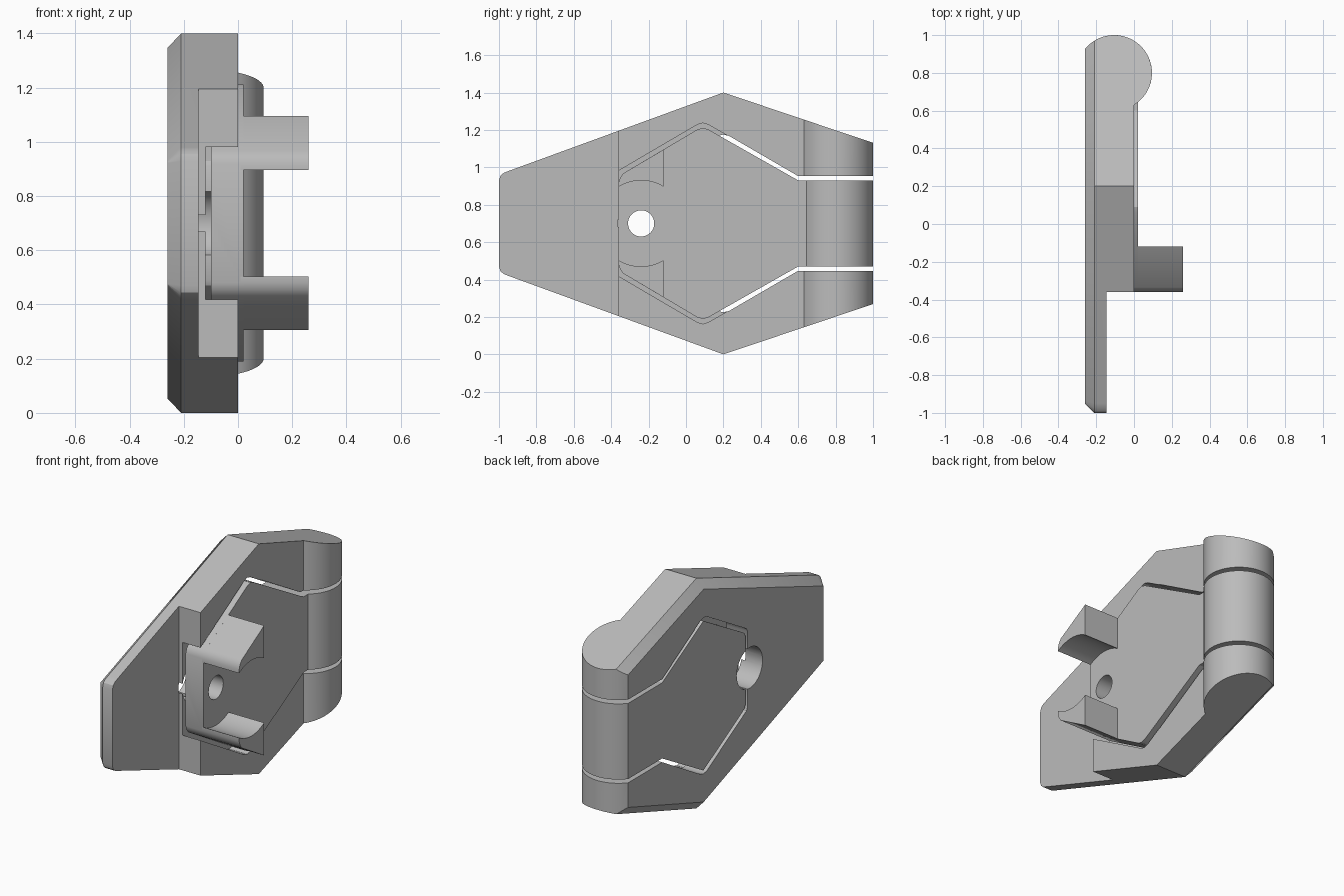
import bpy, bmesh
from math import cos, sin, pi, atan2, sqrt

if "Cube" in bpy.data.objects:
    bpy.data.objects.remove(bpy.data.objects["Cube"])

MID = 0.7                     # height of the symmetry plane
HOLE = (-0.24, MID)           # screw hole centre (y, z)
PIN = (-0.105, 0.8, 0.2)      # knuckle centre (x, y) and radius

mat = bpy.data.materials.new("plain grey")
mat.use_nodes = True
grey = (0.5, 0.5, 0.5, 1)
mat.diffuse_color = grey
mat.node_tree.nodes["Principled BSDF"].inputs["Base Color"].default_value = grey


def mirrored(pts):
    """Close an upper half outline with its reflection."""
    return pts + [(y, 2 * MID - z) for y, z in reversed(pts)]


def arc(cx, cy, r, a, b, n):
    return [(cx + r * cos(a + (b - a) * i / n), cy + r * sin(a + (b - a) * i / n))
            for i in range(n + 1)]


def prism(name, pts, lo, hi, axis="x", chamfer=0):
    """Extrude an outline along x (y, z points) or z (x, y points)."""
    place = (lambda p, t: (t, p[0], p[1])) if axis == "x" else (lambda p, t: (p[0], p[1], t))
    bm = bmesh.new()
    cap = bm.faces.new([bm.verts.new(place(p, lo)) for p in pts])
    top = bmesh.ops.extrude_face_region(bm, geom=[cap], use_keep_orig=True)["geom"]
    step = place((0, 0), hi - lo)
    bmesh.ops.translate(bm, vec=step, verts=[g for g in top if isinstance(g, bmesh.types.BMVert)])
    bmesh.ops.recalc_face_normals(bm, faces=bm.faces)
    if chamfer:
        bmesh.ops.bevel(bm, geom=list(cap.edges), offset=chamfer, segments=1, affect="EDGES")
    me = bpy.data.meshes.new(name)
    bm.to_mesh(me)
    bm.free()
    me.materials.append(mat)
    ob = bpy.data.objects.new(name, me)
    bpy.context.collection.objects.link(ob)
    return ob


def carve(ob, tool, op="DIFFERENCE"):
    """Apply a boolean and discard the tool."""
    mod = ob.modifiers.new("carve", "BOOLEAN")
    mod.object, mod.operation, mod.solver = tool, op, "EXACT"
    dg = bpy.context.evaluated_depsgraph_get()
    dg.update()
    me = bpy.data.meshes.new_from_object(ob.evaluated_get(dg))
    ob.modifiers.clear()
    ob.data = me
    bpy.data.objects.remove(tool)


def side_profile(face_x, front):
    """Plate section flowing into the round knuckle, seen from above."""
    cx, cy, r = PIN
    dx = face_x - cx
    start = atan2(-sqrt(r * r - dx * dx), dx)
    return front + arc(cx, cy, r, start, pi, 56) + [(-0.4, cy)]


def drill(ob, r, lo, hi):
    carve(ob, prism("drill", arc(*HOLE, r, 0, 2 * pi, 48)[:-1], lo, hi))


# Fixed frame: chamfered plate trimmed by its section
outline = [(-1, .93), (-.992, .955), (-.975, .97), (-.95, .98), (.2, 1.4), (1.3, 1.03)]
frame = prism("hinge_frame", mirrored(outline), -.26, .5, chamfer=.05)
carve(frame, prism("section", side_profile(0, [(-.4, -1.2), (-.145, -1.2), (-.145, -.36), (0, -.36)]),
                   -1, 3, "z"), "INTERSECT")

# Window through the frame and the wider rebate for the leaf lip
window = [(-.22, .93), (-.21, .95), (-.18, .967), (.17, 1.168), (.2, 1.175), (.23, 1.168),
          (.6, .953), (1.3, .953)]
carve(frame, prism("window", mirrored(window), -.5, .6))
rebate = [(-.5, .9), (.05, 1.218), (.09, 1.24), (.13, 1.225), (.6, .953)]
rebate = [(-.36, .982), (.06, 1.228), (.09, 1.237), (.12, 1.228), (.6, .953)]
carve(frame, prism("rebate", mirrored([(-.5, .982)] + rebate), -.12, .6))
drill(frame, .124, -.5, .1)

# Swinging leaf with a thin lip in front of the frame
leaf_outline = [(-.36, .92), (-.352, .945), (-.335, .968), (.06, 1.202), (.09, 1.211),
                (.12, 1.202), (.6, .93), (1.3, .93)]
leaf = prism("hinge_leaf", mirrored(leaf_outline), -.26, .5)
carve(leaf, prism("section", side_profile(.02, [(-.4, -.6), (.02, -.6)]), -1, 3, "z"), "INTERSECT")
undercut = [(.5, 1.6), (.5, 1.325), (.2, 1.152), (-.17, .943), (-.19, .93), (-.2, .91)]
carve(leaf, prism("undercut", mirrored(undercut) + [(-1, -.2), (-1, 1.6)], -.5, -.1))
drill(leaf, .07, -.5, .2)
drill(leaf, .124, -.5, -.1)

# Pair of prongs with curved inner faces
reach = atan2(.196, .12)
upper = arc(*HOLE, .23, reach, pi - reach, 16) + [(-.36, .92), (-.352, .945), (-.335, .968), (-.12, 1.095)]
lower = [(y, 2 * MID - z) for y, z in upper]
prongs = [prism("upper_prong", upper, .01, .26), prism("lower_prong", lower, .01, .26)]

# Smooth the round surfaces, keep hard edges
for ob in bpy.context.view_layer.objects:
    ob.select_set(ob in [frame, leaf] + prongs)
bpy.context.view_layer.objects.active = frame
bpy.ops.object.shade_smooth_by_angle(angle=.5)
